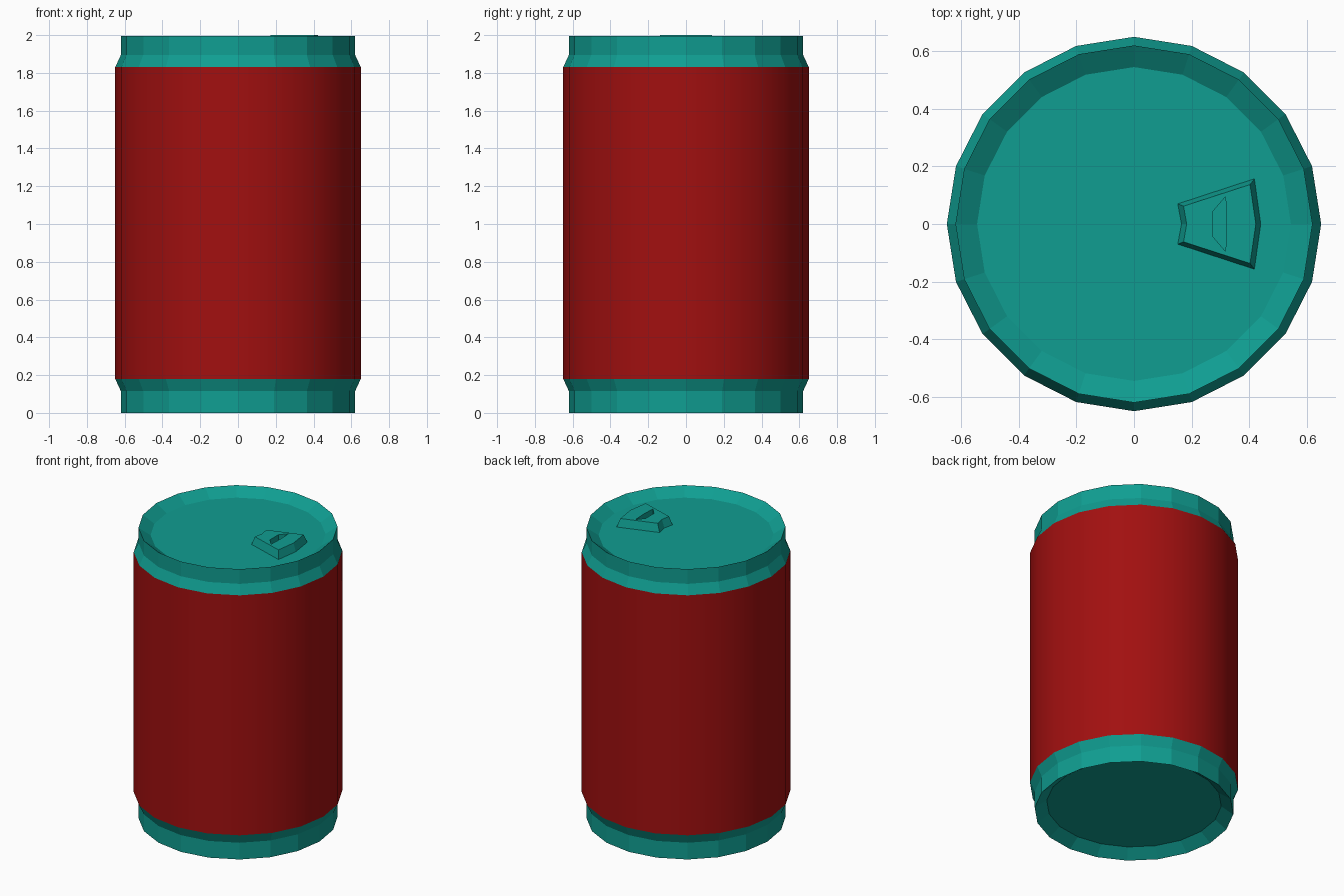
import bpy, bmesh, math

cube = bpy.data.objects.get("Cube")
if cube:
    bpy.data.objects.remove(cube, do_unlink=True)

SIDES = 20
LID_Z = 1.945
RIM_Z = 1.996


def material(name, color):
    mat = bpy.data.materials.new(name)
    mat.use_nodes = True
    mat.diffuse_color = color
    mat.node_tree.nodes["Principled BSDF"].inputs["Base Color"].default_value = color
    return mat


teal = material("teal", (0.005, 0.34, 0.285, 1))
red = material("red", (0.36, 0.005, 0.005, 1))


def loft(name, rings, mat, cap_first=False, cap_last=False, smooth=False):
    """Join successive counter-clockwise rings of points with quads."""
    bm = bmesh.new()
    loops = [[bm.verts.new(p) for p in ring] for ring in rings]
    n = len(loops[0])
    for low, high in zip(loops, loops[1:]):
        for i in range(n):
            j = (i + 1) % n
            bm.faces.new((low[i], low[j], high[j], high[i]))
    if cap_first:
        bm.faces.new(loops[0][::-1])
    if cap_last:
        bm.faces.new(loops[-1])
    for face in bm.faces:
        face.smooth = smooth
    mesh = bpy.data.meshes.new(name)
    bm.to_mesh(mesh)
    bm.free()
    mesh.materials.append(mat)
    obj = bpy.data.objects.new(name, mesh)
    bpy.context.collection.objects.link(obj)
    return obj


def circle(radius, z):
    step = math.tau / SIDES
    return [(radius * math.cos(i * step), radius * math.sin(i * step), z)
            for i in range(SIDES)]


def tab_ring(left, left_mid, left_y, right, right_mid, right_y, z):
    return [(left, left_y, z), (left_mid, 0, z), (left, -left_y, z),
            (right, -right_y, z), (right_mid, 0, z), (right, right_y, z)]


# Bottom end: recessed base, rim and shoulder
loft("bottom_end", [circle(0.545, 0.055), circle(0.62, 0),
                    circle(0.62, 0.115), circle(0.65, 0.18)],
     teal, cap_first=True)

# Painted can wall
loft("can_wall", [circle(0.65, 0.18), circle(0.65, 1.83)], red, smooth=True)

# Top end: shoulder, rim and recessed lid
loft("top_end", [circle(0.65, 1.83), circle(0.62, 1.895),
                 circle(0.62, RIM_Z), circle(0.545, LID_Z)],
     teal, cap_last=True)

# Pull tab: tapered plate with a finger hole
loft("pull_tab", [
    tab_ring(0.152, 0.165, 0.07, 0.418, 0.44, 0.157, LID_Z),
    tab_ring(0.172, 0.183, 0.062, 0.403, 0.423, 0.137, 2.0),
    tab_ring(0.275, 0.275, 0.045, 0.318, 0.322, 0.095, 2.0),
    tab_ring(0.275, 0.275, 0.045, 0.318, 0.322, 0.095, LID_Z)], teal)
